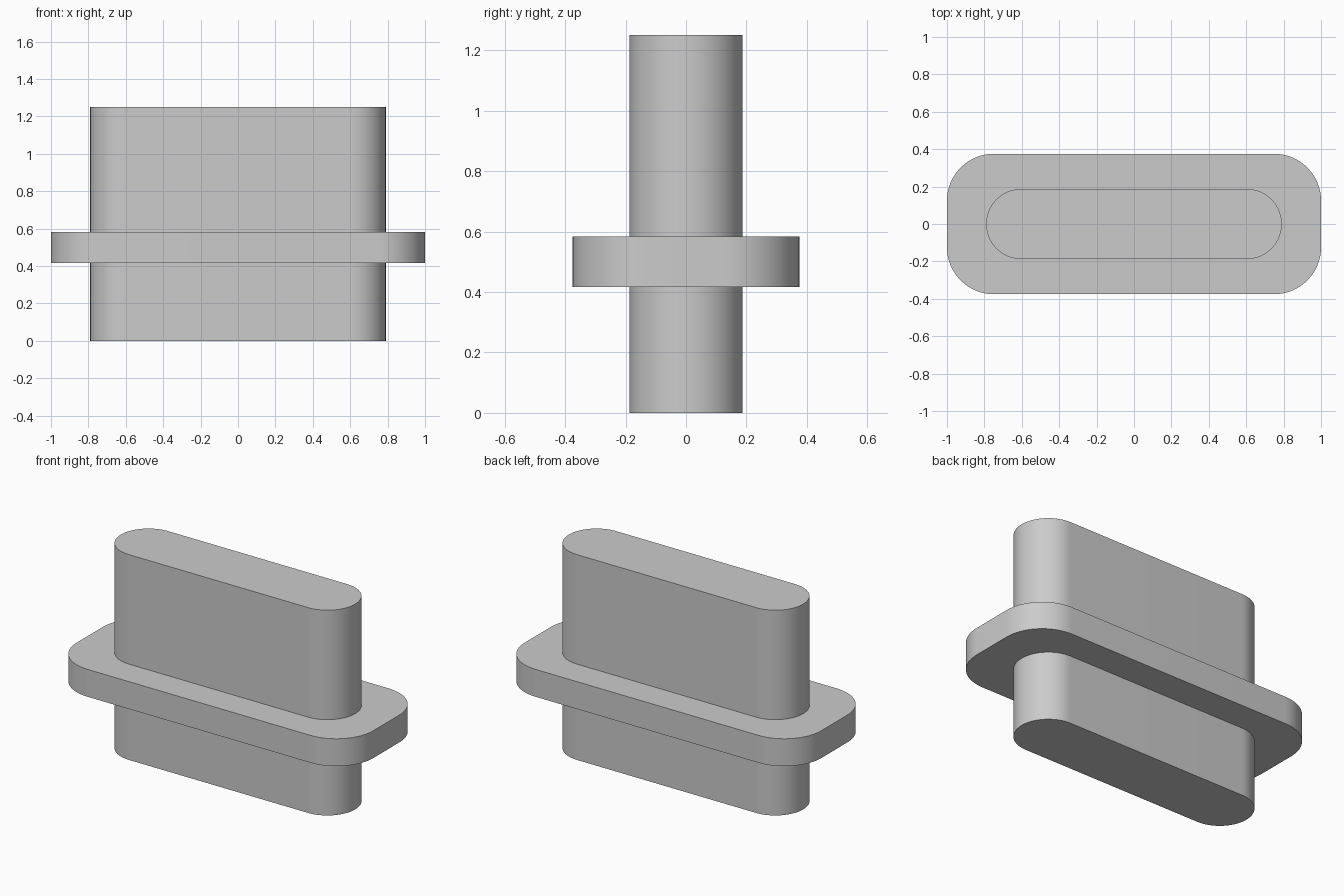
import bpy
import bmesh
from math import cos, sin, pi, radians

cube = bpy.data.objects.get("Cube")
if cube:
    bpy.data.objects.remove(cube, do_unlink=True)

grey = bpy.data.materials.new("plain grey")
grey.use_nodes = True
colour = (0.6, 0.6, 0.6, 1)
grey.diffuse_color = colour
grey.node_tree.nodes["Principled BSDF"].inputs["Base Color"].default_value = colour


def rounded_outline(half_x, half_y, radius, steps=24):
    """Counter-clockwise outline of a rectangle with round corners."""
    points = []
    for corner, (sx, sy) in enumerate(((1, 1), (-1, 1), (-1, -1), (1, -1))):
        for i in range(steps + 1):
            a = (corner + i / steps) * pi / 2
            points.append((sx * (half_x - radius) + radius * cos(a),
                           sy * (half_y - radius) + radius * sin(a)))
    return points


def rounded_block(name, half_x, half_y, radius, bottom, top):
    """Rounded outline extruded from bottom to top."""
    bm = bmesh.new()
    verts = [bm.verts.new((x, y, bottom))
             for x, y in rounded_outline(half_x, half_y, radius)]
    base = bm.faces.new(verts)
    new = bmesh.ops.extrude_face_region(bm, geom=[base], use_keep_orig=True)["geom"]
    bmesh.ops.translate(bm, vec=(0, 0, top - bottom),
                        verts=[v for v in new if isinstance(v, bmesh.types.BMVert)])
    bmesh.ops.remove_doubles(bm, verts=bm.verts, dist=0.0001)
    bmesh.ops.recalc_face_normals(bm, faces=bm.faces)
    mesh = bpy.data.meshes.new(name)
    bm.to_mesh(mesh)
    bm.free()
    mesh.materials.append(grey)
    obj = bpy.data.objects.new(name, mesh)
    bpy.context.collection.objects.link(obj)
    bpy.ops.object.select_all(action='DESELECT')
    obj.select_set(True)
    bpy.context.view_layer.objects.active = obj
    bpy.ops.object.shade_smooth_by_angle(angle=radians(30))
    return obj


# Tall slot-shaped plug, in two halves meeting the flange
rounded_block("lower_plug", 0.79, 0.1875, 0.1874, 0, 0.4167)
rounded_block("upper_plug", 0.79, 0.1875, 0.1874, 0.5833, 1.25)

# Wide flange around the plug
rounded_block("flange", 1.0, 0.375, 0.25, 0.4167, 0.5833)
